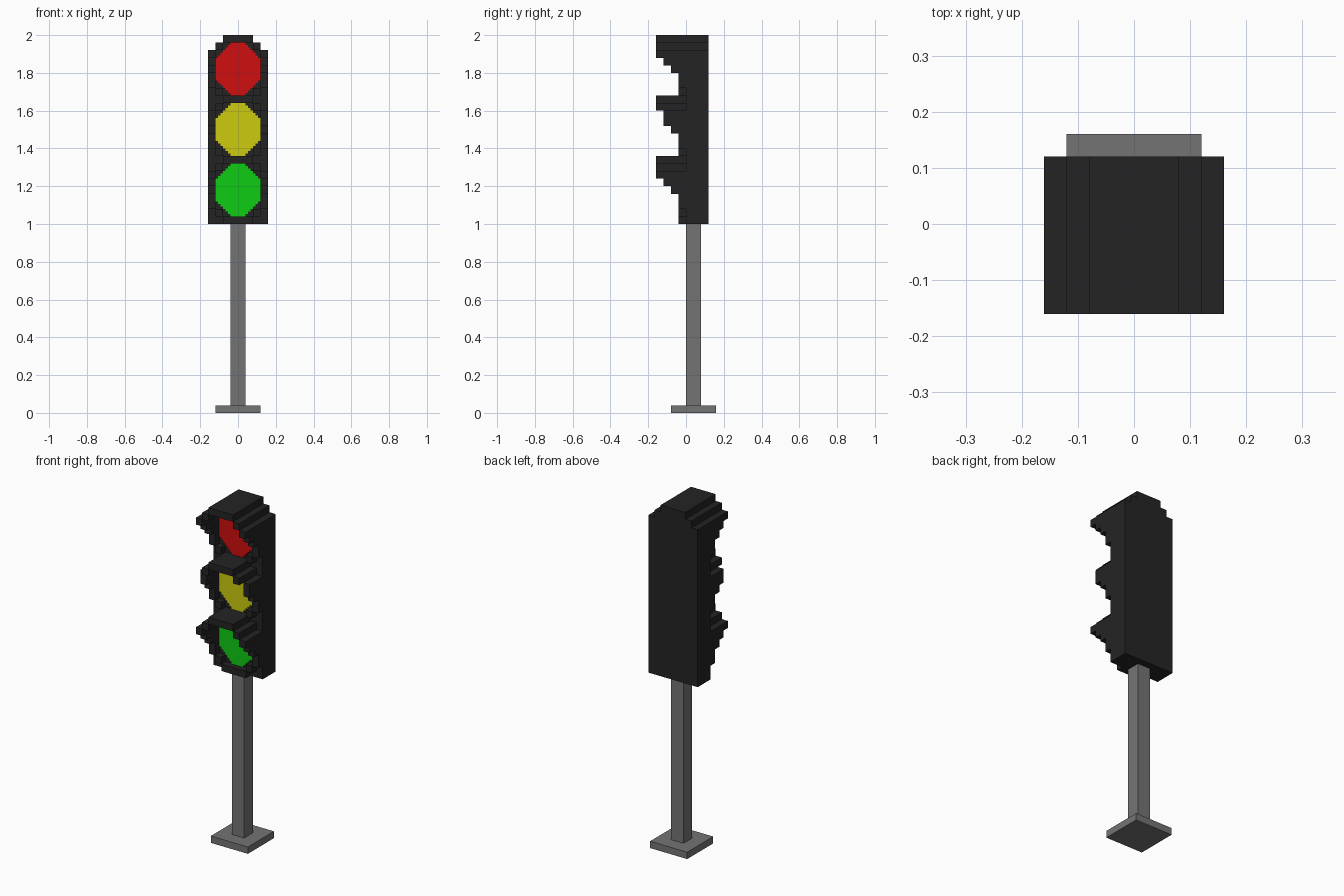
import bpy
import bmesh

cube = bpy.data.objects.get("Cube")
if cube:
    bpy.data.objects.remove(cube, do_unlink=True)

U = 0.04  # size of one block


def material(name, srgb):
    linear = [((c / 255 + 0.055) / 1.055) ** 2.4 for c in srgb]
    m = bpy.data.materials.new(name)
    m.use_nodes = True
    m.diffuse_color = (*linear, 1)
    bsdf = m.node_tree.nodes["Principled BSDF"]
    bsdf.inputs["Base Color"].default_value = (*linear, 1)
    bsdf.inputs["Roughness"].default_value = 0.8
    return m


black = material("housing black", (36, 36, 36))
grey = material("post grey", (116, 116, 116))
red = material("lamp red", (208, 15, 15))
yellow = material("lamp yellow", (204, 204, 15))
green = material("lamp green", (15, 204, 20))


def add_prism(bm, points, axis, a, b):
    """Extrude a 2D outline along an axis: 'x' uses (y, z), 'y' uses (x, z)."""
    def place(p, t):
        return (t, p[0], p[1]) if axis == "x" else (p[0], t, p[1])
    low = [bm.verts.new(place(p, a)) for p in points]
    high = [bm.verts.new(place(p, b)) for p in points]
    bm.faces.new(low)
    bm.faces.new(high)
    n = len(points)
    for i in range(n):
        j = (i + 1) % n
        bm.faces.new((low[i], low[j], high[j], high[i]))


def add_box(bm, x0, x1, y0, y1, z0, z1):
    add_prism(bm, [(x0, z0), (x1, z0), (x1, z1), (x0, z1)], "y", y0, y1)


def finish(bm, name, mat):
    bmesh.ops.recalc_face_normals(bm, faces=bm.faces)
    mesh = bpy.data.meshes.new(name)
    bm.to_mesh(mesh)
    bm.free()
    mesh.materials.append(mat)
    obj = bpy.data.objects.new(name, mesh)
    bpy.context.collection.objects.link(obj)
    return obj


def box(name, mat, *bounds):
    bm = bmesh.new()
    add_box(bm, *bounds)
    return finish(bm, name, mat)


# Base plate and post
box("base_plate", grey, -0.12, 0.12, -0.08, 0.16, 0, 0.04)
box("post", grey, -0.04, 0.04, 0, 0.08, 0.04, 1.0)

# Housing with stepped top corners
half = [(0.16, 1.0), (0.16, 1.92), (0.12, 1.92), (0.12, 1.96), (0.08, 1.96), (0.08, 2.0)]
bm = bmesh.new()
add_prism(bm, half + [(-x, z) for x, z in reversed(half)], "y", 0, 0.12)
finish(bm, "housing", black)


def hood(name, top, brow_rows):
    """Stepped ring around a lamp, its upper part reaching forward as a visor."""
    def row(n):
        return top - n * U
    bm = bmesh.new()
    add_box(bm, -0.08, 0.08, -0.16, 0, row(1), row(0))
    add_box(bm, -0.08, 0.08, -0.04, 0, row(9), row(8))
    # Cheek outline, seen from the side
    cheek = [(0, row(7)), (-0.04, row(7)), (-0.04, row(5)), (-0.08, row(5)),
             (-0.08, row(4)), (-0.12, row(4))]
    if brow_rows > 2:
        cheek += [(-0.12, row(3)), (-0.16, row(3)), (-0.16, row(2))]
    else:
        cheek += [(-0.12, row(2))]
    cheek += [(0, row(2))]
    for s in (-1, 1):
        add_prism(bm, cheek, "x", s * 0.12, s * 0.16)
        add_box(bm, s * 0.08, s * 0.12, -0.16, 0, row(2), row(1))
        add_box(bm, s * 0.08, s * 0.12, -0.04, 0, row(8), row(7))
    return finish(bm, name, black)


def lens(name, mat, centre):
    """Thin eight-sided lamp with finely stepped corners."""
    steps, d = 6, U / 3
    corner = [(0.04, 0.14)]
    for i in range(steps):
        x, z = 0.04 + i * d, 0.14 - (i + 1) * d
        corner += [(x, z), (x + d, z)]
    right = corner + [(x, -z) for x, z in reversed(corner)]
    outline = right + [(-x, z) for x, z in reversed(right)]
    bm = bmesh.new()
    add_prism(bm, [(x, z + centre) for x, z in outline], "y", -0.006, 0)
    return finish(bm, name, mat)


# Three lamps, each under its own hood
for name, mat, top, rows in (("red", red, 2.0, 3), ("yellow", yellow, 1.68, 2),
                             ("green", green, 1.36, 3)):
    hood(name + "_hood", top, rows)
    lens(name + "_lens", mat, top - 0.18)
